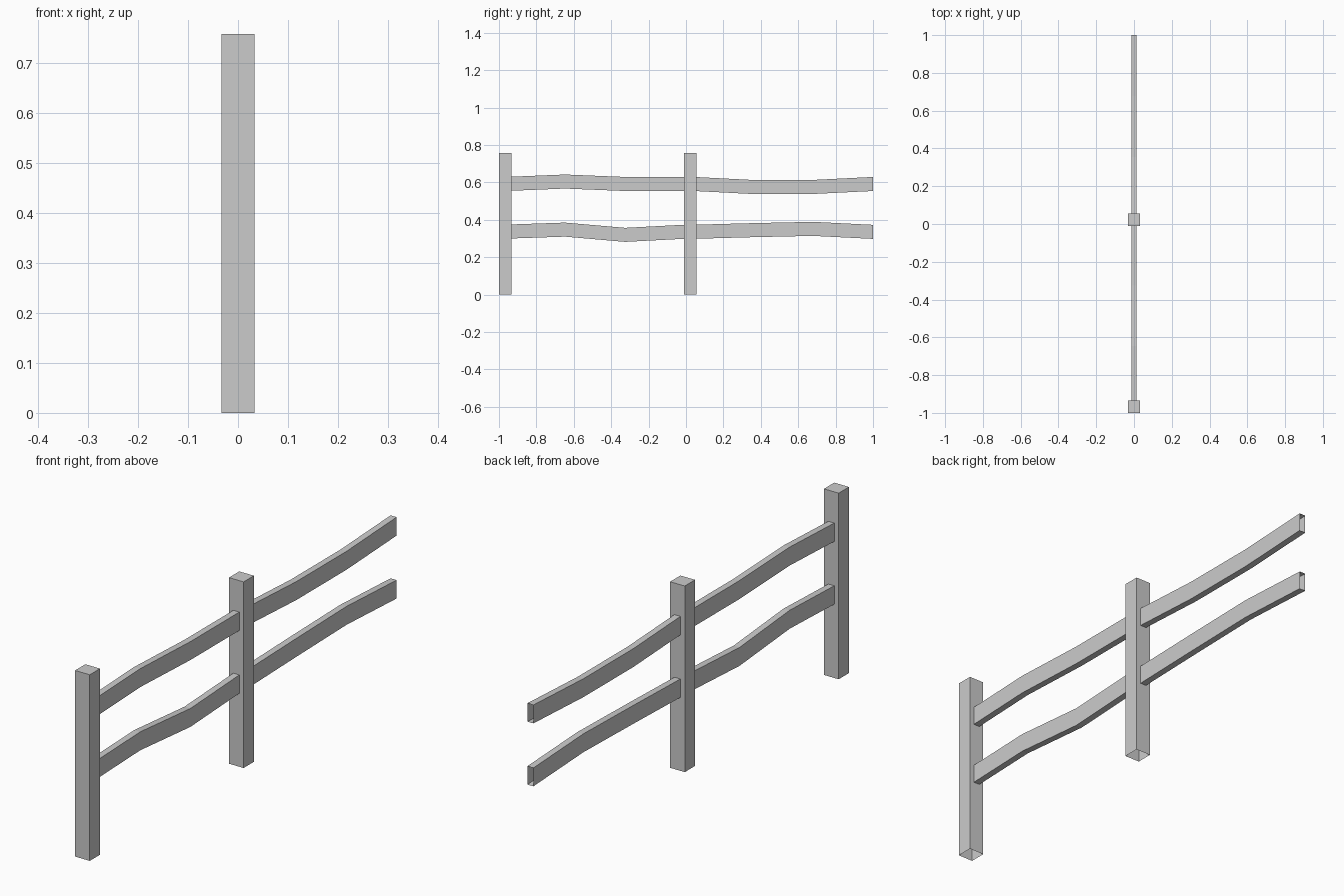
import bpy, bmesh

if "Cube" in bpy.data.objects:
    bpy.data.objects.remove(bpy.data.objects["Cube"])

POST_W, POST_H = 0.066, 0.757
RAIL_W, RAIL_H = 0.027, 0.075


def make_object(name, bm):
    mesh = bpy.data.meshes.new(name)
    bm.to_mesh(mesh)
    bm.free()
    obj = bpy.data.objects.new(name, mesh)
    bpy.context.collection.objects.link(obj)
    return obj


# Square post, open underneath
def post(name, y):
    bm = bmesh.new()
    bmesh.ops.create_cube(bm, size=1)
    bmesh.ops.scale(bm, vec=(POST_W, POST_W, POST_H), verts=bm.verts)
    bmesh.ops.translate(bm, vec=(0, y, POST_H / 2), verts=bm.verts)
    bm.normal_update()
    bottom = [f for f in bm.faces if f.normal.z < -0.5]
    bmesh.ops.delete(bm, geom=bottom, context='FACES_ONLY')
    make_object(name, bm)


# Crooked rail: rectangular tube with open ends, following (y, top z) points
def rail(name, ys, tops):
    bm = bmesh.new()
    w = RAIL_W / 2
    rings = [[bm.verts.new((x, y, z)) for x, z in
              ((-w, t - RAIL_H), (w, t - RAIL_H), (w, t), (-w, t))]
             for y, t in zip(ys, tops)]
    for a, b in zip(rings, rings[1:]):
        for i in range(4):
            j = (i + 1) % 4
            bm.faces.new((a[i], a[j], b[j], b[i]))
    bmesh.ops.recalc_face_normals(bm, faces=bm.faces)
    make_object(name, bm)


# Two posts
post("end_post", -0.967)
post("middle_post", 0.022)

# Two rails per section, starting inside the posts
first = (-0.967, -0.647, -0.325, 0.0)
second = (0.025, 0.355, 0.678, 1.0)
rail("upper_rail_1", first, (0.629, 0.642, 0.629, 0.629))
rail("lower_rail_1", first, (0.374, 0.385, 0.357, 0.374))
rail("upper_rail_2", second, (0.63, 0.613, 0.613, 0.629))
rail("lower_rail_2", second, (0.373, 0.382, 0.389, 0.373))
